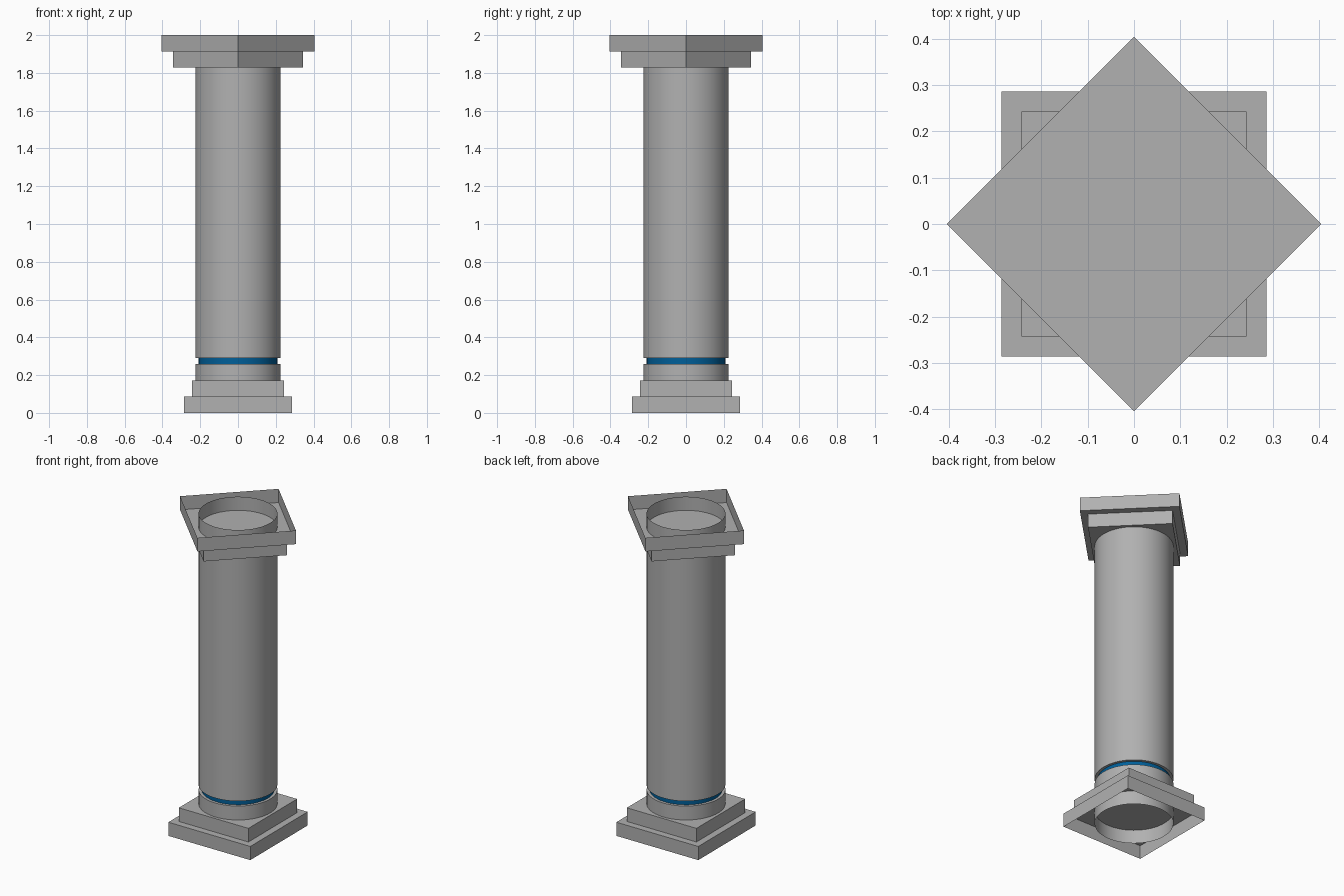
import bpy, math

if "Cube" in bpy.data.objects:
    bpy.data.objects.remove(bpy.data.objects["Cube"])

def material(name, rgb):
    mat = bpy.data.materials.new(name)
    mat.diffuse_color = (*rgb, 1.0)
    mat.use_nodes = True
    mat.node_tree.nodes["Principled BSDF"].inputs["Base Color"].default_value = mat.diffuse_color
    return mat

stone = material("stone_grey", (0.44, 0.44, 0.44))
blue = material("blue", (0.0, 0.115, 0.32))

def make_object(name, verts, faces, mat):
    mesh = bpy.data.meshes.new(name)
    mesh.from_pydata(verts, [], faces)
    mesh.materials.append(mat)
    obj = bpy.data.objects.new(name, mesh)
    bpy.context.collection.objects.link(obj)
    return obj

def ring(radius, z, n, start=0.0):
    return [(radius * math.cos(start + 2 * math.pi * i / n),
             radius * math.sin(start + 2 * math.pi * i / n), z) for i in range(n)]

def open_slab(name, corner, z0, z1, start, lid):
    """Square tray: four walls plus one lid, 'top' or 'bottom'."""
    faces = [(i, (i + 1) % 4, (i + 1) % 4 + 4, i + 4) for i in range(4)]
    faces.append((4, 5, 6, 7) if lid == "top" else (3, 2, 1, 0))
    return make_object(name, ring(corner, z0, 4, start) + ring(corner, z1, 4, start), faces, stone)

def lathe(name, profile, mat, n=64):
    """Open round surface turned from (radius, z) points."""
    verts, faces = [], []
    for r, z in profile:
        verts += ring(r, z, n)
    for k in range(len(profile) - 1):
        for i in range(n):
            j = (i + 1) % n
            faces.append((k * n + i, k * n + j, (k + 1) * n + j, (k + 1) * n + i))
    obj = make_object(name, verts, faces, mat)
    bpy.ops.object.select_all(action='DESELECT')
    obj.select_set(True)
    bpy.context.view_layer.objects.active = obj
    bpy.ops.object.shade_smooth_by_angle(angle=math.radians(30))
    return obj

R, BAND_R = 0.225, 0.208
BIG, SMALL = 0.404, 0.343        # centre-to-corner sizes of the slabs

# Stepped base, open underneath
open_slab("base_lower_step", BIG, 0.0, 0.086, math.pi / 4, "top")
open_slab("base_upper_step", SMALL, 0.086, 0.172, math.pi / 4, "top")

# Stepped capital, turned 45 degrees and open on top
open_slab("capital_lower_step", SMALL, 1.828, 1.914, 0, "bottom")
open_slab("capital_upper_step", BIG, 1.914, 2.0, 0, "bottom")

# Shaft: hollow pieces running through the base and the capital
lathe("lower_shaft", [(R, 0.0), (R, 0.26), (BAND_R, 0.26)], stone)
lathe("upper_shaft", [(BAND_R, 0.291), (R, 0.291), (R, 2.0)], stone)

# Recessed blue band
lathe("blue_band", [(BAND_R, 0.26), (BAND_R, 0.291)], blue)
